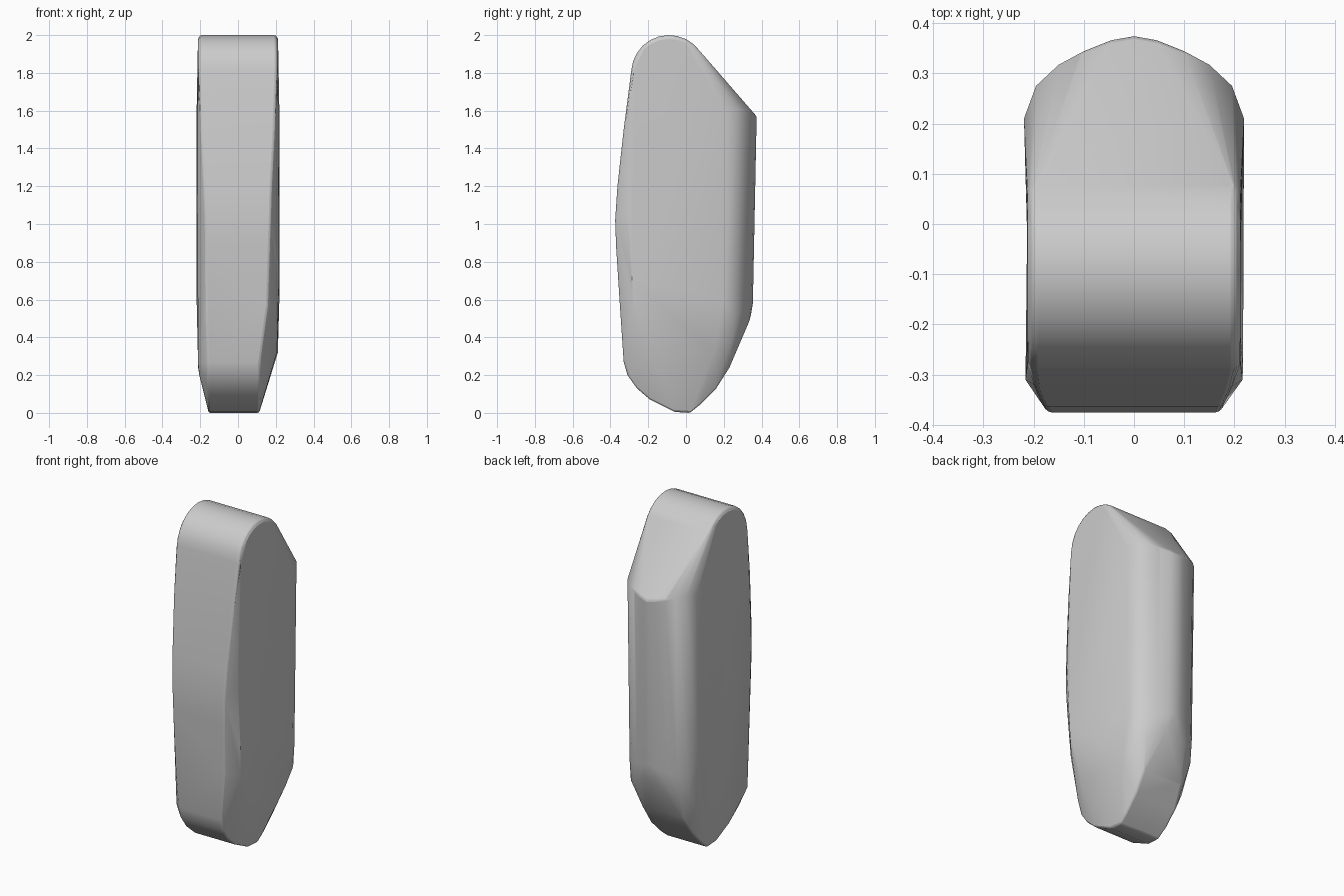
import bpy
import bmesh
import math

cube = bpy.data.objects.get("Cube")
if cube:
    bpy.data.objects.remove(cube, do_unlink=True)

grey = bpy.data.materials.new("plain grey")
grey.use_nodes = True
grey.diffuse_color = (0.6, 0.6, 0.6, 1)
grey.node_tree.nodes["Principled BSDF"].inputs["Base Color"].default_value = (0.6, 0.6, 0.6, 1)

points = []

# Rounded top: a narrow outer arc and a slightly smaller one at full width
for i in range(13):
    a = math.radians(8 + i * 14)
    c, s = math.cos(a), math.sin(a)
    for side in (-1, 1):
        points.append((side * 0.2, -0.09 + 0.2 * c, 1.8 + 0.2 * s))
        points.append((side * 0.212, -0.09 + 0.188 * c, 1.79 + 0.19 * s))

# Front strip and underside: y, z, right edge, left edge
strip = [
    (-0.33, 1.5, -0.195, 0.19), (-0.363, 1.2, -0.18, 0.175),
    (-0.375, 1.02, -0.172, 0.17), (-0.37, 0.88, -0.17, 0.165),
    (-0.35, 0.57, -0.168, 0.155), (-0.33, 0.27, -0.16, 0.115),
    (-0.31, 0.2, -0.16, 0.115), (-0.26, 0.13, -0.16, 0.115),
    (-0.19, 0.07, -0.158, 0.115), (-0.06, 0.005, -0.155, 0.112),
    (0.02, 0.0, -0.155, 0.112), (0.07, 0.04, -0.16, 0.115),
    (0.16, 0.13, -0.16, 0.12), (0.23, 0.24, -0.14, 0.12),
]
for y, z, right, left in strip:
    points += [(right, y, z), (left, y, z)]

# Flat cheeks, ending higher on the left where the base tapers
for side, front_z, back_z in ((-1, 0.26, 0.24), (1, 0.55, 0.32)):
    points += [
        (side * 0.216, -0.31, 1.1), (side * 0.217, -0.285, 0.7),
        (side * 0.211, -0.28, front_z), (side * 0.211, 0.15, back_z),
        (side * 0.219, 0.2, 0.6), (side * 0.219, 0.21, 1.6),
    ]
points += [(0.206, -0.2, 0.32), (-0.205, -0.2, 0.2)]

# Bowed back between a slanted shoulder and a tucked lower edge
bow = [(0, 0.374), (0.045, 0.366), (0.1, 0.344), (0.15, 0.317), (0.195, 0.275)]
for x, y in bow:
    for side in (-1, 1):
        points += [
            (side * x, y, 1.57 + 0.2 * x),
            (side * x, y - 0.02, 0.58 - 0.3 * x),
            (side * x, y - 0.032, 0.51 - 0.6 * x),
        ]

# Skin the stations as one closed body
bm = bmesh.new()
for p in points:
    bm.verts.new(p)
bmesh.ops.remove_doubles(bm, verts=bm.verts, dist=0.0005)
hull = bmesh.ops.convex_hull(bm, input=bm.verts, use_existing_faces=False)
loose = {v for v in hull["geom_interior"] + hull["geom_unused"]
         if isinstance(v, bmesh.types.BMVert)}
bmesh.ops.delete(bm, geom=list(loose), context="VERTS")
bmesh.ops.dissolve_limit(bm, angle_limit=math.radians(1.5),
                         verts=bm.verts, edges=bm.edges)
bmesh.ops.recalc_face_normals(bm, faces=bm.faces)

mesh = bpy.data.meshes.new("faceted_body")
bm.to_mesh(mesh)
bm.free()
mesh.materials.append(grey)
body = bpy.data.objects.new("faceted_body", mesh)
bpy.context.collection.objects.link(body)

# Soften corners, then shade smooth with sharp creases
bevel = body.modifiers.new("soft_edges", "BEVEL")
bevel.width = 0.008
bevel.segments = 2
bevel.limit_method = "ANGLE"
bevel.angle_limit = math.radians(35)
bpy.context.view_layer.objects.active = body
body.select_set(True)
bpy.ops.object.shade_smooth_by_angle(angle=math.radians(30))
